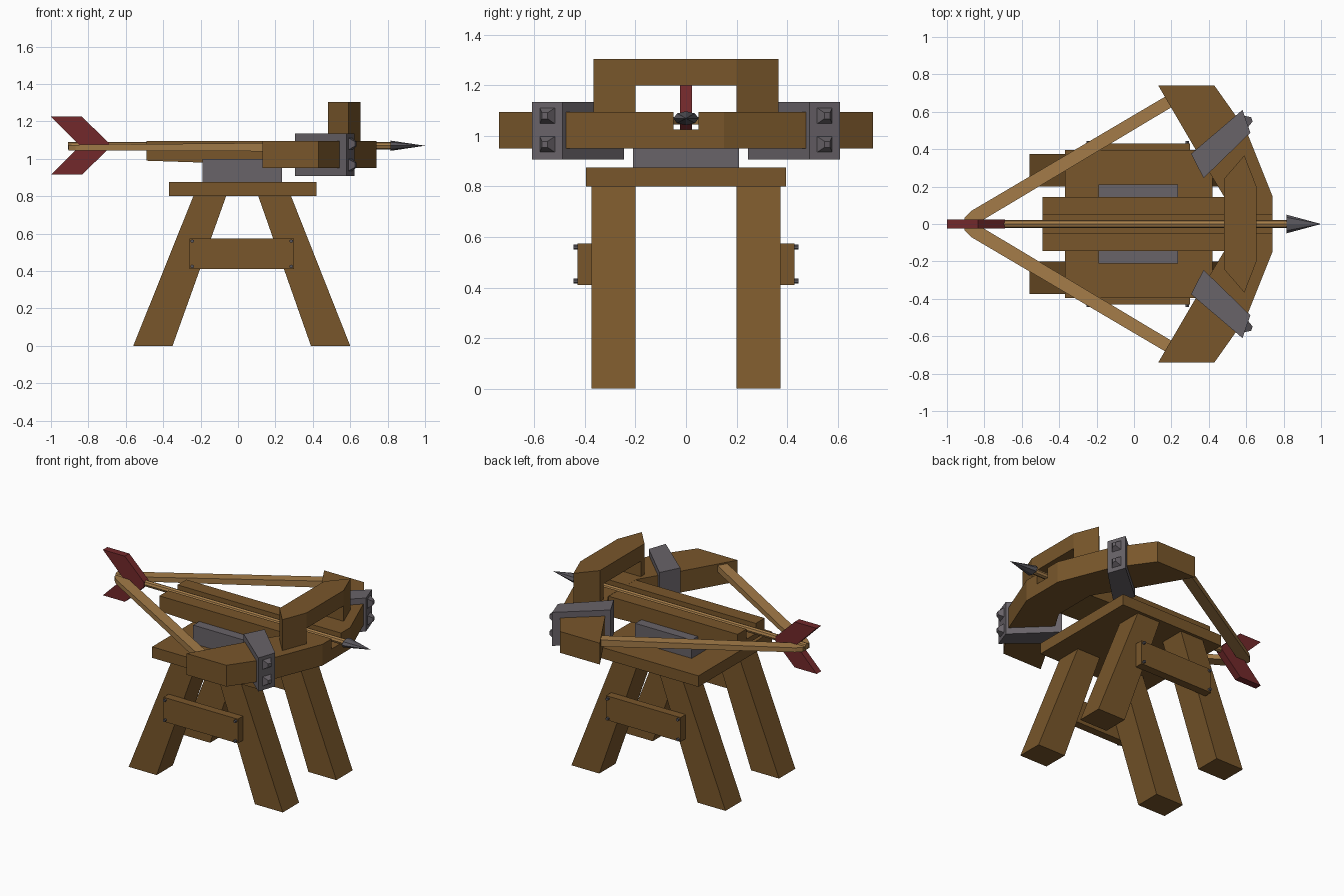
import bpy
import bmesh
from mathutils import Vector, Matrix

cube = bpy.data.objects.get("Cube")
if cube:
    bpy.data.objects.remove(cube, do_unlink=True)


def material(name, rgb):
    m = bpy.data.materials.new(name)
    m.use_nodes = True
    m.diffuse_color = (*rgb, 1)
    m.node_tree.nodes["Principled BSDF"].inputs["Base Color"].default_value = (*rgb, 1)
    return m


WOOD = material("brown wood", (0.19, 0.094, 0.024))
TAN = material("light wood", (0.37, 0.2, 0.065))
METAL = material("grey metal", (0.14, 0.125, 0.14))
STEEL = material("dark steel", (0.1, 0.095, 0.11))
RED = material("red feather", (0.17, 0.022, 0.024))


def finish(name, bm, mat):
    bmesh.ops.recalc_face_normals(bm, faces=bm.faces)
    mesh = bpy.data.meshes.new(name)
    bm.to_mesh(mesh)
    bm.free()
    mesh.materials.append(mat)
    ob = bpy.data.objects.new(name, mesh)
    bpy.context.collection.objects.link(ob)
    return ob


def loft(name, ring_a, ring_b, mat):
    """Solid between two matching rings of 3D points."""
    bm = bmesh.new()
    a = [bm.verts.new(p) for p in ring_a]
    b = [bm.verts.new(p) for p in ring_b]
    bm.faces.new(a)
    bm.faces.new(b)
    for i in range(len(a)):
        j = (i + 1) % len(a)
        bm.faces.new((a[i], a[j], b[j], b[i]))
    return finish(name, bm, mat)


def plan(name, pts, z0, z1, mat):
    return loft(name, [(x, y, z0) for x, y in pts], [(x, y, z1) for x, y in pts], mat)


def side(name, pts, y0, y1, mat):
    return loft(name, [(x, y0, z) for x, z in pts], [(x, y1, z) for x, z in pts], mat)


def box(name, x0, x1, y0, y1, z0, z1, mat):
    return plan(name, [(x0, y0), (x1, y0), (x1, y1), (x0, y1)], z0, z1, mat)


def cone(name, sides, r0, r1, depth, center, direction, mat, scale=(1, 1, 1), spin=0):
    bm = bmesh.new()
    bmesh.ops.create_cone(bm, cap_ends=True, segments=sides, radius1=r0, radius2=r1, depth=depth)
    turn = Vector(direction).to_track_quat("Z", "Y").to_matrix().to_4x4()
    m = (Matrix.Translation(center) @ Matrix.Diagonal((*scale, 1)) @ turn
         @ Matrix.Rotation(spin, 4, "Z"))
    bmesh.ops.transform(bm, matrix=m, verts=bm.verts)
    bmesh.ops.remove_doubles(bm, verts=bm.verts, dist=1e-5)
    return finish(name, bm, mat)


def both_sides(pts):
    """Complete a half outline by mirroring it in y."""
    return pts + [(x, -y) for x, y in reversed(pts)]


# Stand: splayed legs, braces with pegs, platform and turning block
for s, end in ((-1, "front"), (1, "back")):
    side(end + "_tail_leg", [(-.56, 0), (-.35, 0), (-.06, .81), (-.235, .81)], s * .2, s * .375, WOOD)
    side(end + "_nose_leg", [(.6, 0), (.39, 0), (.105, .81), (.28, .81)], s * .2, s * .375, WOOD)
    box(end + "_brace", -.26, .3, s * .375, s * .43, .41, .575, WOOD)
    for x in (-.245, .285):
        for z in (.425, .56):
            cone(end + "_brace_peg", 6, .01, .01, .03, (x, s * .43, z), (0, 1, 0), STEEL)
box("platform", -.37, .42, -.395, .395, .8, .875, WOOD)
box("turning_block", -.19, .235, -.21, .21, .87, 1.0, METAL)

# Stock and bow, with the arrow groove cut along both
stock = side("stock", [(-.49, .99), (.55, .955), (.55, 1.094), (-.49, 1.094)], -.145, .145, WOOD)
bow = plan("bow", both_sides([(.74, .15), (.6, .5), (.43, .74), (.13, .74), (.34, .38), (.48, .15)]),
           .95, 1.095, WOOD)
groove = box("groove_cutter", -.7, .9, -.05, .05, 1.025, 1.2, WOOD)
groove.hide_render = True
groove.hide_set(True)
for ob in (stock, bow):
    cut = ob.modifiers.new("groove", "BOOLEAN")
    cut.operation = "DIFFERENCE"
    cut.solver = "EXACT"
    cut.object = groove

# Arch over the groove
plan("arch_top", both_sides([(.655, .2), (.59, .367), (.48, .24)]), 1.2, 1.305, WOOD)
for s, end in ((-1, "front"), (1, "back")):
    plan(end + "_arch_post", [(x, s * y) for x, y in ((.655, .2), (.59, .367), (.48, .24), (.48, .2))],
         1.09, 1.2, WOOD)

    # Metal clamp with pointed studs
    outline = [(.58, .61), (.622, .488), (.372, .245), (.305, .375)]
    plan(end + "_clamp", [(x, s * y) for x, y in outline], .907, 1.135, METAL)
    out = Vector((.122, s * .042, 0)).normalized()
    for z in (.967, 1.08):
        at = Vector((.601, s * .549, z)) + out * .014
        cone(end + "_clamp_stud", 4, .047, .017, .034, at, out, METAL, spin=.7854)

    # Bowstring half
    tail, tip = ((-.87, .07), (-.81, .02)), ((.165, .68), (.21, .63))
    rings = []
    for (p, q), low, high in ((tail, 1.045, 1.075), (tip, 1.04, 1.085)):
        rings.append([(p[0], s * p[1], low), (q[0], s * q[1], low),
                      (q[0], s * q[1], high), (p[0], s * p[1], high)])
    loft(end + "_string", *rings, TAN)
plan("string_nock", both_sides([(-.81, .02), (-.87, .07), (-.905, .035)]), 1.045, 1.075, TAN)

# Arrow: shaft, flattened head and two feathers
cone("arrow_shaft", 8, .021, .021, 1.74, (-.04, 0, 1.07), (1, 0, 0), TAN)
cone("arrow_head", 8, .05, 0, .185, (.9075, 0, 1.07), (1, 0, 0), STEEL, scale=(1, 1, .55))
for s, name in ((1, "upper_feather"), (-1, "lower_feather")):
    shape = ((-1, .155), (-.835, .155), (-.69, .015), (-.69, 0), (-.845, 0))
    side(name, [(x, 1.07 + s * z) for x, z in shape], -.024, .024, RED)
